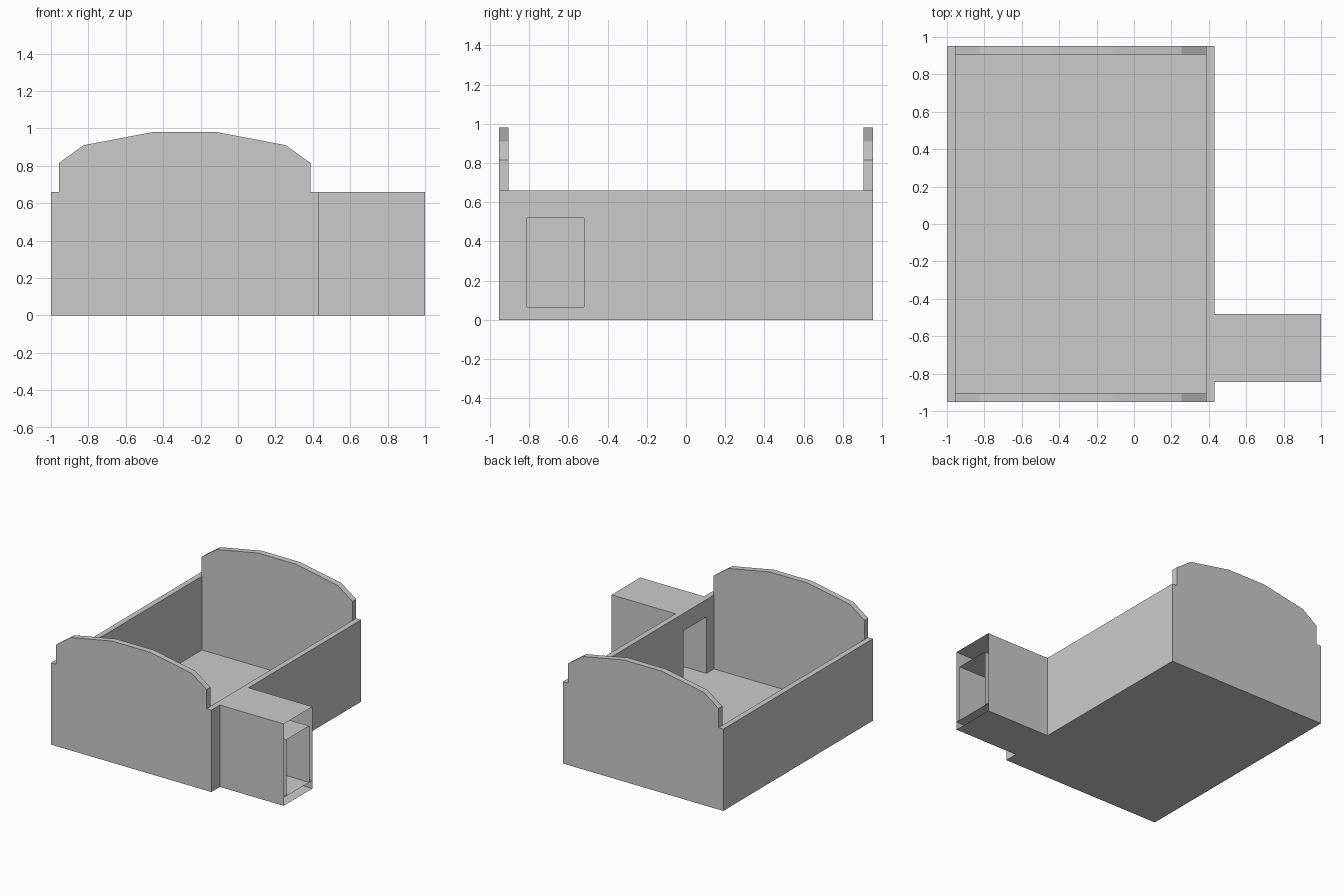
import bpy

if "Cube" in bpy.data.objects:
    bpy.data.objects.remove(bpy.data.objects["Cube"])

X0, X1 = -1.0, 0.43        # main body in x
Y = 0.953                  # half depth
YI = 0.905                 # inner face of end walls
T = 0.045                  # side wall thickness
H, FLOOR = 0.66, 0.065     # wall height, floor height


def mesh_object(name, verts, faces):
    me = bpy.data.meshes.new(name)
    me.from_pydata(verts, [], faces)
    me.update()
    ob = bpy.data.objects.new(name, me)
    bpy.context.collection.objects.link(ob)
    return ob


def box(name, x0, x1, y0, y1, z0, z1):
    v = [(x, y, z) for x in (x0, x1) for y in (y0, y1) for z in (z0, z1)]
    f = [(0, 1, 3, 2), (4, 6, 7, 5), (0, 4, 5, 1),
         (2, 3, 7, 6), (0, 2, 6, 4), (1, 5, 7, 3)]
    return mesh_object(name, v, f)


def end_wall(name, profile, y0, y1):
    # x-z outline, counter-clockwise seen from the front, given thickness in y
    n = len(profile)
    v = [(x, y, z) for y in (y0, y1) for x, z in profile]
    f = [tuple(range(n)), tuple(range(2 * n - 1, n - 1, -1))]
    f += [(i, i + n, (i + 1) % n + n, (i + 1) % n) for i in range(n)]
    return mesh_object(name, v, f)


def sleeve(name, path, x0, x1, closed=False):
    # thin open-ended skin: y-z path swept along x
    n = len(path)
    v = [(x, y, z) for x in (x0, x1) for y, z in path]
    f = [(i, i + n, (i + 1) % n + n, (i + 1) % n)
         for i in range(n if closed else n - 1)]
    return mesh_object(name, v, f)


# Arched end walls with shoulders
profile = [(X0, 0), (X1, 0), (X1, H), (0.387, H), (0.387, 0.815),
           (0.255, 0.91), (-0.115, 0.98), (-0.455, 0.98),
           (-0.825, 0.91), (-0.957, 0.815), (-0.957, H), (X0, H)]
end_wall("front_end_wall", profile, -Y, -YI)
end_wall("back_end_wall", profile, YI, Y)

# Floor and side walls
box("floor", X0 + T, X1 - T, -YI, YI, 0, FLOOR)
box("left_wall", X0, X0 + T, -YI, YI, 0, H)
right_wall = box("right_wall", X1 - T, X1, -YI, YI, 0, H)

# Doorway through the right wall
DY0, DY1, DZ = -0.81, -0.52, 0.52
cutter = box("doorway_cutter", X1 - 0.2, X1 + 0.2, DY0, DY1, FLOOR, DZ)
cutter.hide_render = True
cutter.hide_set(True)
mod = right_wall.modifiers.new("doorway", "BOOLEAN")
mod.operation = "DIFFERENCE"
mod.solver = "EXACT"
mod.object = cutter

# Side passage: outer skin, floor and inner lining, open at the far end
PY0, PY1 = -0.845, -0.48
sleeve("passage_shell", [(PY1, 0), (PY0, 0), (PY0, H), (PY1, H)], X1, 1.0, True)
sleeve("passage_floor", [(PY0, FLOOR), (PY1, FLOOR)], X1, 1.0)
sleeve("passage_lining", [(DY1, FLOOR), (DY1, DZ), (DY0, DZ), (DY0, FLOOR)], X1, 1.0)
